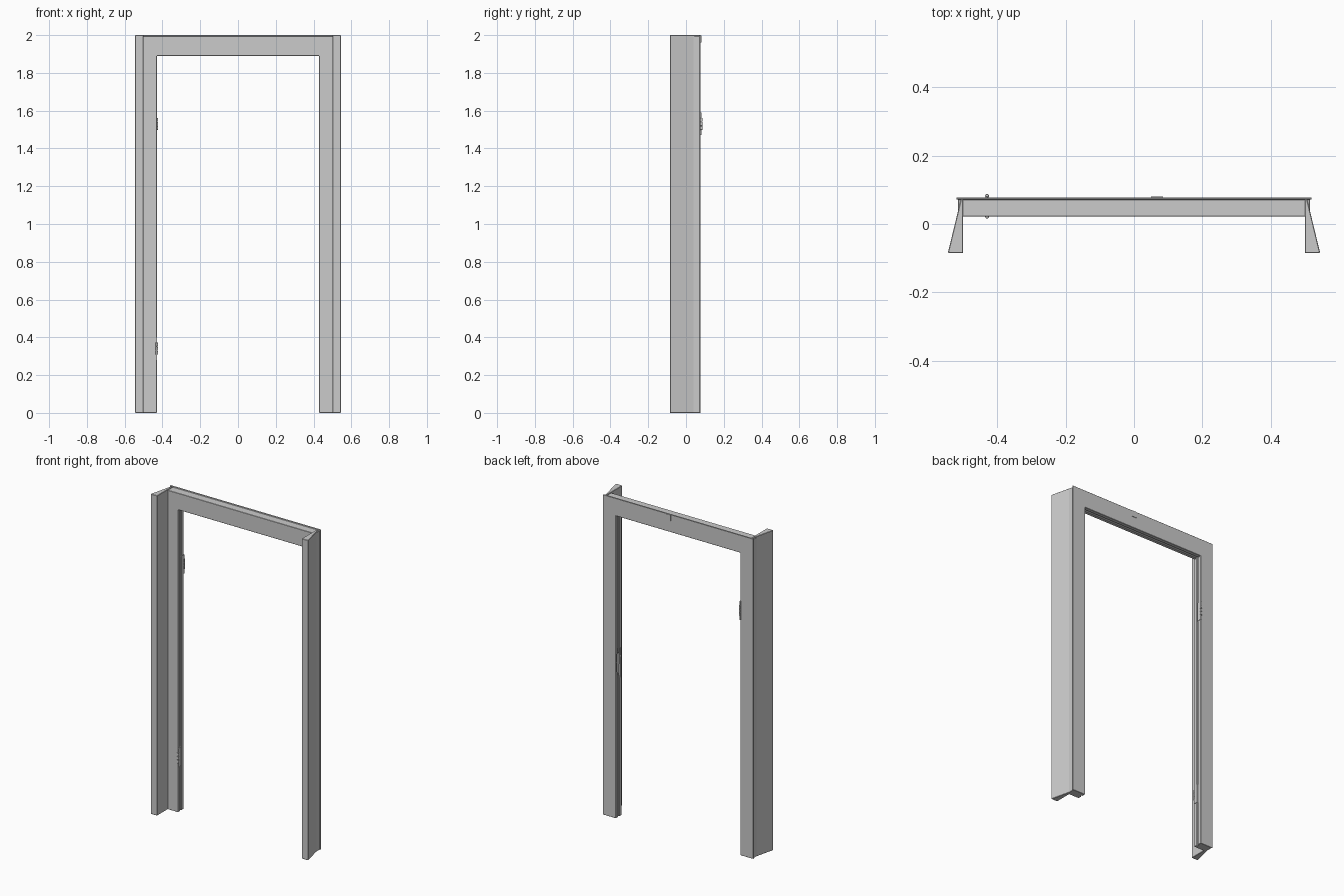
import bpy, bmesh
from mathutils import Vector

if "Cube" in bpy.data.objects:
    bpy.data.objects.remove(bpy.data.objects["Cube"])


def finish(name, bm, bevel=0.0):
    bmesh.ops.recalc_face_normals(bm, faces=bm.faces)
    me = bpy.data.meshes.new(name)
    bm.to_mesh(me)
    bm.free()
    ob = bpy.data.objects.new(name, me)
    bpy.context.collection.objects.link(ob)
    if bevel:
        m = ob.modifiers.new("soft_edges", 'BEVEL')
        m.width = bevel
        m.segments = 1
        m.limit_method = 'ANGLE'
    return ob


def loft(name, rings, bevel=0.0):
    """Skin closed rings of points into a capped solid."""
    bm = bmesh.new()
    vs = [[bm.verts.new(p) for p in r] for r in rings]
    n = len(rings[0])
    for a, b in zip(vs, vs[1:]):
        for i in range(n):
            j = (i + 1) % n
            bm.faces.new((a[i], a[j], b[j], b[i]))
    bm.faces.new(vs[0])
    bm.faces.new(vs[-1])
    return finish(name, bm, bevel)


def box(name, lo, hi, bevel=0.0):
    bm = bmesh.new()
    bmesh.ops.create_cube(bm, size=1)
    lo, hi = Vector(lo), Vector(hi)
    for v in bm.verts:
        v.co = (lo + hi) / 2 + v.co * (hi - lo)
    return finish(name, bm, bevel)


def cylinder(name, loc, radius, height):
    bm = bmesh.new()
    bmesh.ops.create_cone(bm, cap_ends=True, segments=12, radius1=radius,
                          radius2=radius, depth=height)
    bmesh.ops.translate(bm, verts=bm.verts, vec=Vector(loc))
    return finish(name, bm, 0.001)


# Door frame: jambs and header as one mitred sweep.
# Profile is (outward fraction, depth), with a seal groove and a back lip.
profile = [(0, .022), (0, .044), (.07, .044), (.07, .054), (0, .054),
           (0, .078), (1.06, .078), (1.06, .072), (1, .072), (1, .022)]


def ring(side, top):
    return [(side * (.43 + .085 * t), y, 1.89 + .104 * t if top else 0)
            for t, y in profile]


frame = loft("door_frame", [ring(-1, 0), ring(-1, 1), ring(1, 1), ring(1, 0)], .0015)

# Tapered wall returns on each side
section = [(.50, -.085), (.545, -.085), (.507, .072), (.50, .072)]
for s, label in ((-1, "left"), (1, "right")):
    loft(label + "_wall_return",
         [[(s * x, y, z) for x, y in section] for z in (0, 2)], .002)

# Splintered latch pocket in the right jamb
cutter_pts = [(.030, 1.00), (.037, 1.07), (.045, 1.02), (.055, 1.09), (.064, 1.03),
              (.070, .97), (.064, .90), (.056, .84), (.046, .89), (.036, .85)]
latch = loft("latch_cutter", [[(x, y, z) for y, z in cutter_pts] for x in (.41, .439)])
latch.hide_render = True
latch.hide_viewport = True
cut = frame.modifiers.new("latch_pocket", 'BOOLEAN')
cut.operation = 'DIFFERENCE'
cut.object = latch

# Hinge leaves and knuckles on the left jamb
for z, y, label in ((1.53, .082, "upper"), (.34, .022, "lower")):
    lo, hi = sorted((y, .05))
    box(label + "_hinge_leaf", (-.434, lo, z - .06), (-.428, hi, z + .06), .001)
    for i in (-1, 0, 1):
        cylinder(f"{label}_hinge_knuckle_{i + 2}", (-.43, y, z + i * .022), .006, .02)

# Small raised patch on the back of the header
box("header_patch", (.05, .077, 1.96), (.085, .081, 1.998))

for ob in bpy.data.objects:
    ob.select_set(True)
bpy.context.view_layer.objects.active = frame
